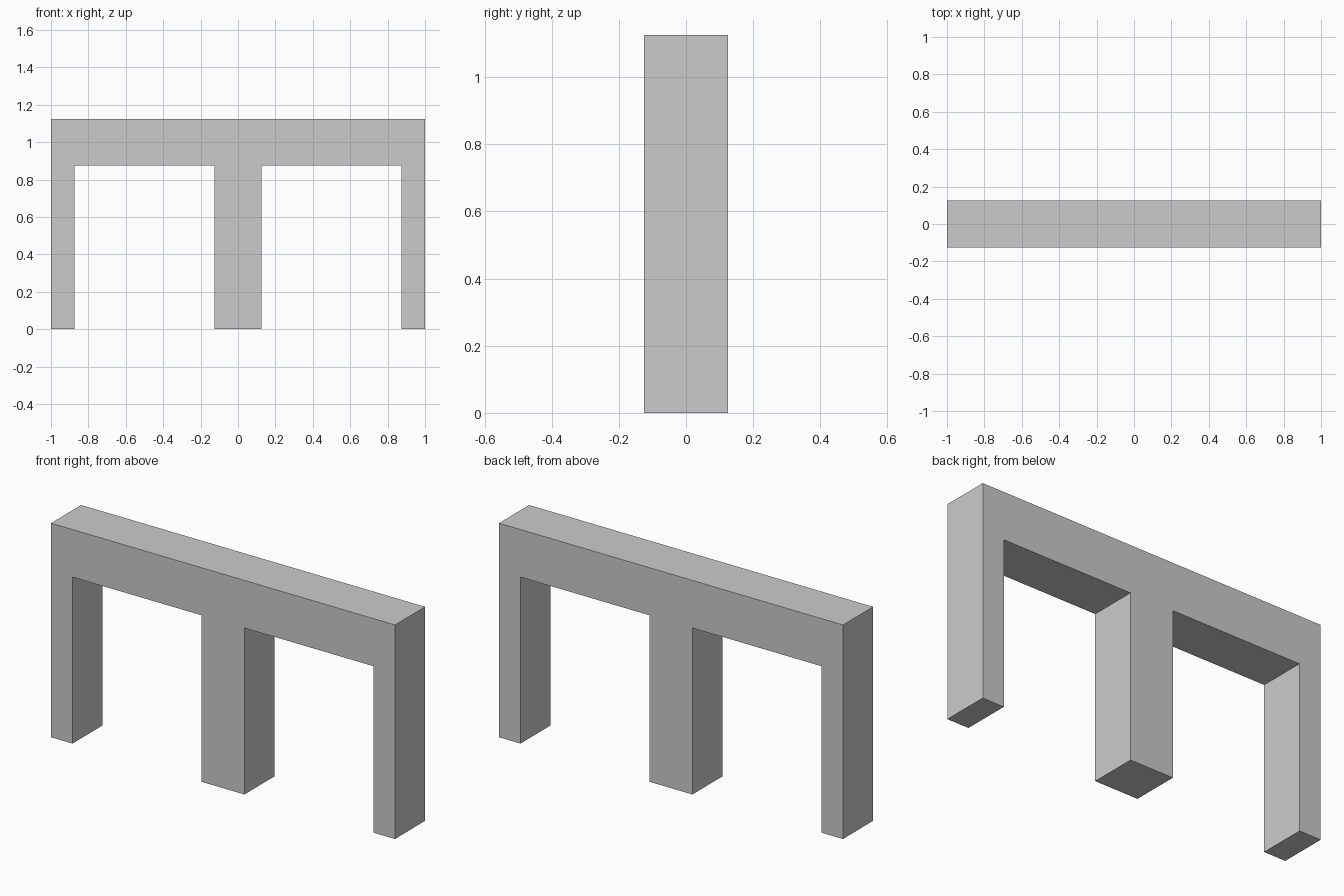
import bpy
import bmesh

if "Cube" in bpy.data.objects:
    bpy.data.objects.remove(bpy.data.objects["Cube"])

DEPTH, TOP, UNDERSIDE = 0.25, 1.125, 0.875
HALF_LENGTH, END_LEG, MID_HALF = 1.0, 0.125, 0.125

# Right half of the front outline, from the middle post out to the end leg
half = [
    (MID_HALF, 0), (MID_HALF, UNDERSIDE),
    (HALF_LENGTH - END_LEG, UNDERSIDE), (HALF_LENGTH - END_LEG, 0),
    (HALF_LENGTH, 0), (HALF_LENGTH, TOP),
]
outline = half + [(-x, z) for x, z in reversed(half)]

# Beam with three legs: one profile extruded through the depth
bm = bmesh.new()
face = bm.faces.new([bm.verts.new((x, -DEPTH / 2, z)) for x, z in outline])
extruded = bmesh.ops.extrude_face_region(bm, geom=[face], use_keep_orig=True)
back = [v for v in extruded["geom"] if isinstance(v, bmesh.types.BMVert)]
bmesh.ops.translate(bm, verts=back, vec=(0, DEPTH, 0))
bmesh.ops.recalc_face_normals(bm, faces=bm.faces)

mesh = bpy.data.meshes.new("three_legged_beam")
bm.to_mesh(mesh)
bm.free()
beam = bpy.data.objects.new("three_legged_beam", mesh)
bpy.context.collection.objects.link(beam)
